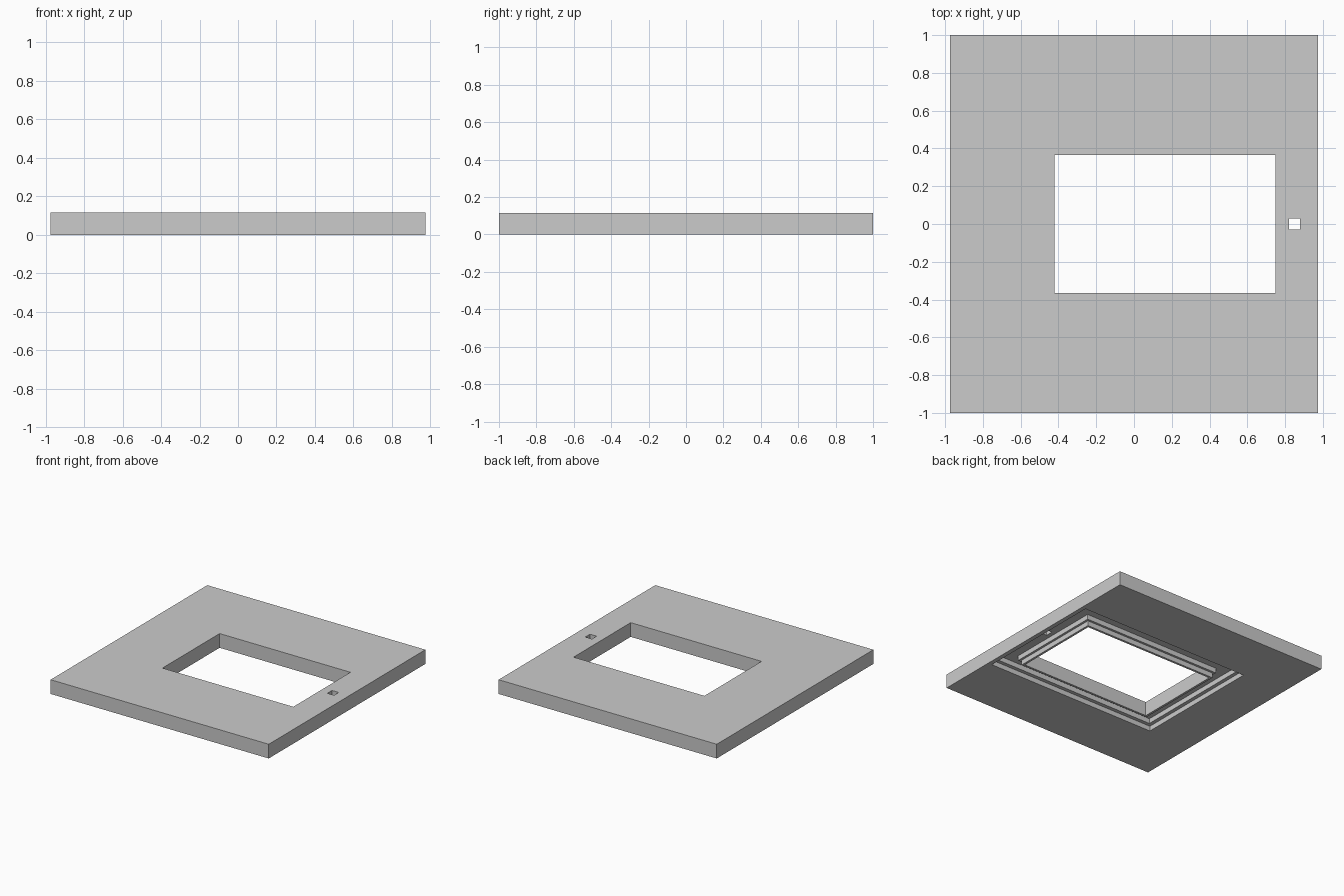
import bpy
import bmesh

cube = bpy.data.objects.get("Cube")
if cube:
    bpy.data.objects.remove(cube, do_unlink=True)

grey = bpy.data.materials.new("plain_grey")
grey.use_nodes = True
colour = (0.6, 0.6, 0.6, 1)
grey.diffuse_color = colour
grey.node_tree.nodes["Principled BSDF"].inputs["Base Color"].default_value = colour


def box(bm, rect, z0, z1):
    """Add a box over the plan rectangle (x0, x1, y0, y1)."""
    x0, x1, y0, y1 = rect
    v = bmesh.ops.create_cube(bm, size=1)["verts"]
    bmesh.ops.scale(bm, vec=(x1 - x0, y1 - y0, z1 - z0), verts=v)
    bmesh.ops.translate(bm, vec=((x0 + x1) / 2, (y0 + y1) / 2, (z0 + z1) / 2), verts=v)


def solid(name, rect, z0, z1):
    bm = bmesh.new()
    box(bm, rect, z0, z1)
    mesh = bpy.data.meshes.new(name)
    bm.to_mesh(mesh)
    bm.free()
    mesh.materials.append(grey)
    ob = bpy.data.objects.new(name, mesh)
    bpy.context.collection.objects.link(ob)
    return ob


def cut(target, tool):
    """Subtract tool from target, bake the result and discard the tool."""
    mod = target.modifiers.new("cut", "BOOLEAN")
    mod.operation = "DIFFERENCE"
    mod.solver = "EXACT"
    mod.object = tool
    tool.hide_render = True
    bpy.context.view_layer.update()
    baked = bpy.data.meshes.new_from_object(
        target.evaluated_get(bpy.context.evaluated_depsgraph_get()))
    target.modifiers.clear()
    target.data = baked
    bpy.data.objects.remove(tool, do_unlink=True)


def grow(rect, d):
    x0, x1, y0, y1 = rect
    return (x0 - d, x1 + d, y0 - d, y1 + d)


HEIGHT, STEP, FLOOR = 0.115, 0.04, 0.08
window = (-0.42, 0.75, -0.365, 0.365)
pocket = (-0.59, 0.94, -0.52, 0.56)

# Flat panel
panel = solid("panel", (-0.975, 0.975, -1, 1), 0, HEIGHT)

# Stepped pocket in the underside, leaving a stepped rim round the window
for outer, rim, depth in ((pocket, grow(window, 0.018), STEP),
                          (grow(pocket, -0.03), grow(window, 0.036), FLOOR)):
    groove = solid("groove_cutter", outer, -0.1, depth)
    cut(groove, solid("rim_cutter", rim, -0.2, 0.2))
    cut(panel, groove)

# Window and small square hole, both right through
cut(panel, solid("window_cutter", window, -0.2, 0.3))
cut(panel, solid("hole_cutter", (0.82, 0.88, -0.03, 0.03), -0.2, 0.3))
